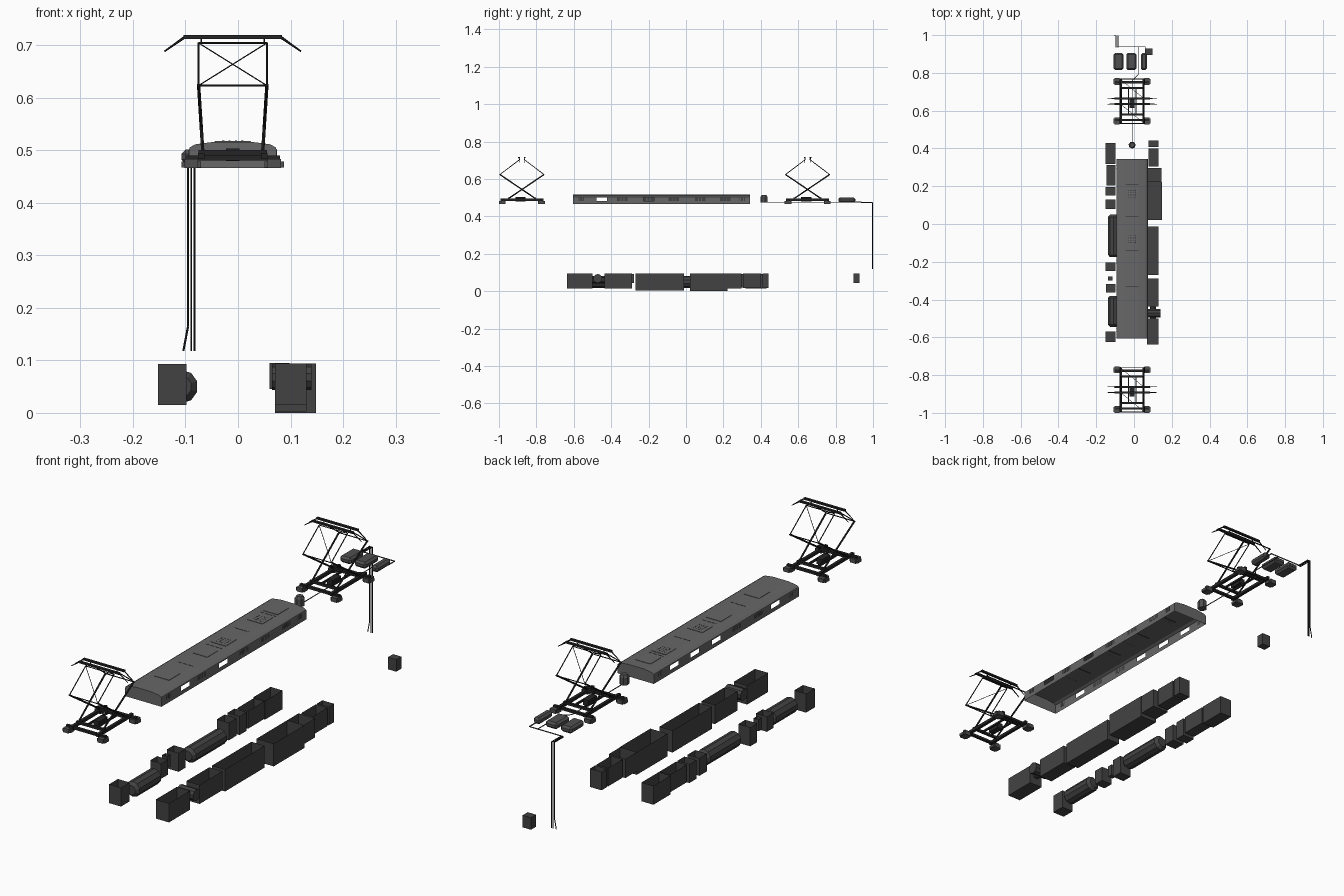
import bpy, bmesh, math
from mathutils import Vector, Matrix

if "Cube" in bpy.data.objects:
    bpy.data.objects.remove(bpy.data.objects["Cube"])

def material(name, v):
    m = bpy.data.materials.new(name)
    m.diffuse_color = (v, v, v, 1)
    m.use_nodes = True
    m.node_tree.nodes["Principled BSDF"].inputs["Base Color"].default_value = m.diffuse_color
    return m

ROOF = material("roof grey", 0.135)
UNDER = material("underfloor dark grey", 0.055)
BLACK = material("frame black", 0.018)
FOOT = material("insulator grey", 0.08)
CX = -0.01  # centre line of the roof equipment

def finish(name, bm, *mats):
    me = bpy.data.meshes.new(name)
    bm.to_mesh(me)
    bm.free()
    for m in mats:
        me.materials.append(m)
    ob = bpy.data.objects.new(name, me)
    bpy.context.collection.objects.link(ob)
    return ob

def add_box(bm, x, y, z):
    lo, hi = zip(x, y, z)
    size = [b - a for a, b in zip(lo, hi)]
    mid = [(a + b) / 2 for a, b in zip(lo, hi)]
    return bmesh.ops.create_cube(bm, size=1, matrix=Matrix.Translation(mid) @ Matrix.Diagonal((*size, 1)))["verts"]

def box(name, x, y, z, mat, open_top=False, bevel=0):
    bm = bmesh.new()
    add_box(bm, x, y, z)
    if open_top:
        bm.faces.ensure_lookup_table()
        top = max(bm.faces, key=lambda f: f.calc_center_median().z)
        bmesh.ops.delete(bm, geom=[top], context='FACES_ONLY')
    if bevel:
        bmesh.ops.bevel(bm, geom=bm.edges[:], offset=bevel, segments=1, affect='EDGES')
    return finish(name, bm, mat)

def add_rod(bm, a, b, r, r2=None, n=6):
    a, b = Vector(a), Vector(b)
    d = b - a
    m = Matrix.Translation((a + b) / 2) @ d.to_track_quat('Z', 'Y').to_matrix().to_4x4()
    bmesh.ops.create_cone(bm, cap_ends=True, segments=n, radius1=r, radius2=r if r2 is None else r2,
                          depth=d.length, matrix=m)

def rods(name, segs, mat, n=6):
    bm = bmesh.new()
    for a, b, r in segs:
        add_rod(bm, a, b, r, n=n)
    return finish(name, bm, mat)

def path(pts, r):
    return [(a, b, r) for a, b in zip(pts, pts[1:])]

# Roof shell: a cross-section lofted along y, with window cells in the walls
half = [(0.083, 0.466), (0.083, 0.483), (0.083, 0.501), (0.082, 0.505), (0.072, 0.511), (0.035, 0.516)]
prof = half + [(-x, z) for x, z in reversed(half)]
windows = [-0.56, -0.45, -0.34, -0.2, -0.065, 0.075, 0.21, 0.3]
open_right, open_left = {1, 3}, {1, 4, 5, 6}
stations, cell = [-0.605], {}
for i, w in enumerate(windows):
    h = 0.015 if i in (0, 7) else 0.028
    cell[len(stations)] = i
    stations += [w - h, w + h]
stations.append(0.343)
bm = bmesh.new()
rings = [[bm.verts.new((CX + x, y, z)) for x, z in prof] for y in stations]
for s in range(len(rings) - 1):
    for k in range(len(prof) - 1):
        is_win = s in cell and k in (1, 9)
        if is_win and cell[s] in (open_right if k == 1 else open_left):
            continue
        f = bm.faces.new((rings[s][k], rings[s + 1][k], rings[s + 1][k + 1], rings[s][k + 1]))
        f.material_index = 1 if is_win else 0
bm.faces.new(rings[0])
bm.faces.new(rings[-1][::-1])
finish("roof_shell", bm, ROOF, UNDER)

# Louvre slats over the closed windows
bm = bmesh.new()
for side, opened in ((1, open_right), (-1, open_left)):
    for i, w in enumerate(windows):
        if i not in opened:
            for j in (-1, 1):
                x = CX + side * 0.0835
                add_box(bm, (x - 0.001, x + 0.001), (w + j * 0.008 - 0.002, w + j * 0.008 + 0.002), (0.483, 0.501))
finish("window_louvres", bm, ROOF)

# Roof hatches, seams and vent holes
bm = bmesh.new()
for y in (-0.45, -0.2, -0.08, 0.16, 0.26):
    add_box(bm, (CX - 0.034, CX + 0.034), (y - 0.035, y + 0.035), (0.5155, 0.5175))
finish("roof_hatches", bm, ROOF)
bm = bmesh.new()
for y in (-0.33, -0.14, 0.04, 0.21):
    add_box(bm, (CX - 0.035, CX + 0.035), (y - 0.0012, y + 0.0012), (0.515, 0.5165))
for y in (-0.08, 0.16):
    for i in range(4):
        for j in range(4):
            x0, y0 = CX + (i - 1.5) * 0.012, y + (j - 1.5) * 0.012
            add_box(bm, (x0 - 0.002, x0 + 0.002), (y0 - 0.002, y0 + 0.002), (0.517, 0.518))
finish("roof_seams_and_vents", bm, BLACK)

# Pantographs
def pantograph(tag, cy):
    def P(x, y, z):
        return (CX + x, cy + y, z)
    def B(bm, x, y, z):
        add_box(bm, [CX + v for v in x], [cy + v for v in y], z)
    # feet
    bm = bmesh.new()
    for sx in (-1, 1):
        for sy in (-1, 1):
            x, y = sx * 0.079, sy * 0.105
            B(bm, (x - 0.019, x + 0.019), (y - 0.013, y + 0.013), (0.467, 0.478))
            B(bm, (x - 0.013, x + 0.013), (y - 0.018, y + 0.018), (0.466, 0.483))
    finish(tag + "_feet", bm, FOOT)
    # base frame
    bm = bmesh.new()
    for s in (-1, 1):
        B(bm, (s * 0.06 - 0.006, s * 0.06 + 0.006), (-0.115, 0.115), (0.483, 0.495))
        B(bm, (-0.09, 0.09), (s * 0.1 - 0.006, s * 0.1 + 0.006), (0.48, 0.49))
        B(bm, (-0.065, 0.065), (s * 0.07 - 0.005, s * 0.07 + 0.005), (0.49, 0.5))
        B(bm, (s * 0.02 - 0.003, s * 0.02 + 0.003), (-0.07, 0.07), (0.488, 0.496))
    B(bm, (-0.013, 0.013), (-0.035, 0.02), (0.479, 0.503))
    finish(tag + "_base_frame", bm, BLACK)
    # crossed lower arms, upper frames with one diagonal each
    segs = []
    for s in (-1, 1):
        for x in (-1, 1):
            segs.append((P(x * 0.057, -s * 0.07, 0.497), P(x * 0.065, s * 0.118, 0.624), 0.0035))
            segs.append((P(x * 0.065, s * 0.118, 0.624), P(x * 0.065, s * 0.012, 0.704), 0.002))
        segs.append((P(-0.068, s * 0.118, 0.623), P(0.068, s * 0.118, 0.623), 0.0022))
        segs.append((P(-0.065, s * 0.012, 0.704), P(0.065, s * 0.012, 0.704), 0.002))
        segs.append((P(-0.065 * s, s * 0.118, 0.623), P(0.065 * s, s * 0.012, 0.704), 0.0012))
        for x in (-1, 1):
            segs.append((P(x * 0.06, s * 0.012, 0.704), P(x * 0.06, s * 0.016, 0.716), 0.002))
    rods(tag + "_arms", segs, BLACK)
    # contact strips with drooping horns
    bm = bmesh.new()
    for s in (-1, 1):
        y = s * 0.015
        B(bm, (-0.094, 0.094), (y - 0.005, y + 0.005), (0.712, 0.719))
        for x in (-1, 1):
            add_rod(bm, P(x * 0.09, y, 0.716), P(x * 0.13, y, 0.688), 0.0028, 0.0015)
    finish(tag + "_contact_strips", bm, BLACK)

pantograph("front_pantograph", -0.877)
pantograph("rear_pantograph", 0.65)

# Roof arrester, rear roof boxes and cables
bm = bmesh.new()
add_rod(bm, (CX, 0.418, 0.474), (CX, 0.418, 0.505), 0.019, n=7)
add_rod(bm, (CX, 0.418, 0.505), (CX, 0.418, 0.514), 0.019, 0.013, n=7)
finish("roof_arrester", bm, FOOT)
for i, (x0, x1) in enumerate(((-0.108, -0.056), (-0.041, 0.013), (0.037, 0.068))):
    box(f"rear_roof_box_{i + 1}", (x0, x1), (0.815, 0.905), (0.474, 0.501), FOOT, bevel=0.008)
rods("roof_cable", path([(CX, 0.43, 0.476), (CX, 0.76, 0.476), (0.022, 0.79, 0.476), (0.022, 0.94, 0.476)], 0.002), FOOT)
rods("rear_roof_conduit", path([(0.06, 0.9, 0.476), (0.06, 0.938, 0.476), (-0.089, 0.938, 0.476)], 0.0025), FOOT)
segs = []
for x, xe in ((-0.095, -0.104), (-0.089, -0.089), (-0.083, -0.083)):
    segs += path([(x, 0.935, 0.474), (x, 0.997, 0.474), (x, 0.997, 0.165), (xe, 0.997, 0.118)], 0.002)
rods("rear_downpipes", segs, BLACK)
box("rear_small_box", (0.06, 0.098), (0.895, 0.928), (0.045, 0.095), UNDER)

# Right underfloor boxes (open topped): y range, outer x, bottom z
right = [(-0.637, -0.5, 0.13, 0.015), (-0.437, -0.288, 0.13, 0.015), (-0.27, -0.012, 0.13, 0.003),
         (0.022, 0.222, 0.148, 0.0), (0.222, 0.296, 0.146, 0.015), (0.305, 0.4, 0.13, 0.018), (0.408, 0.442, 0.13, 0.018)]
for i, (y0, y1, x1, z0) in enumerate(right):
    box(f"right_underfloor_box_{i + 1}", (0.077 if i > 4 else 0.07, x1), (y0, y1), (z0, 0.094), UNDER, open_top=True)
rods("right_blower", [((0.065, -0.472, 0.068), (0.14, -0.472, 0.068), 0.024),
                      ((0.1, -0.5, 0.06), (0.1, -0.437, 0.06), 0.016)], UNDER, n=10)

# Left underfloor boxes: y range, outer x, bottom z
left = [(-0.625, -0.568, -0.152, 0.015), (-0.362, -0.318, -0.148, 0.03), (-0.3, -0.278, -0.138, 0.045),
        (-0.248, -0.203, -0.152, 0.015), (0.08, 0.13, -0.152, 0.02), (0.15, 0.195, -0.152, 0.015),
        (0.205, 0.312, -0.146, 0.02), (0.318, 0.43, -0.152, 0.015)]
for i, (y0, y1, x0, z0) in enumerate(left):
    box(f"left_underfloor_box_{i + 1}", (x0, -0.115 if i == 2 else -0.098), (y0, y1), (z0, 0.093), UNDER, open_top=True)

# Left air tanks
for i, (y0, y1) in enumerate(((-0.545, -0.38), (-0.175, 0.05))):
    bm = bmesh.new()
    add_rod(bm, (-0.108, y0 + 0.012, 0.05), (-0.108, y1 - 0.012, 0.05), 0.032, n=10)
    add_rod(bm, (-0.108, y0 + 0.012, 0.05), (-0.108, y0, 0.05), 0.032, 0.02, n=10)
    add_rod(bm, (-0.108, y1 - 0.012, 0.05), (-0.108, y1, 0.05), 0.032, 0.02, n=10)
    finish(f"left_air_tank_{i + 1}", bm, UNDER)
